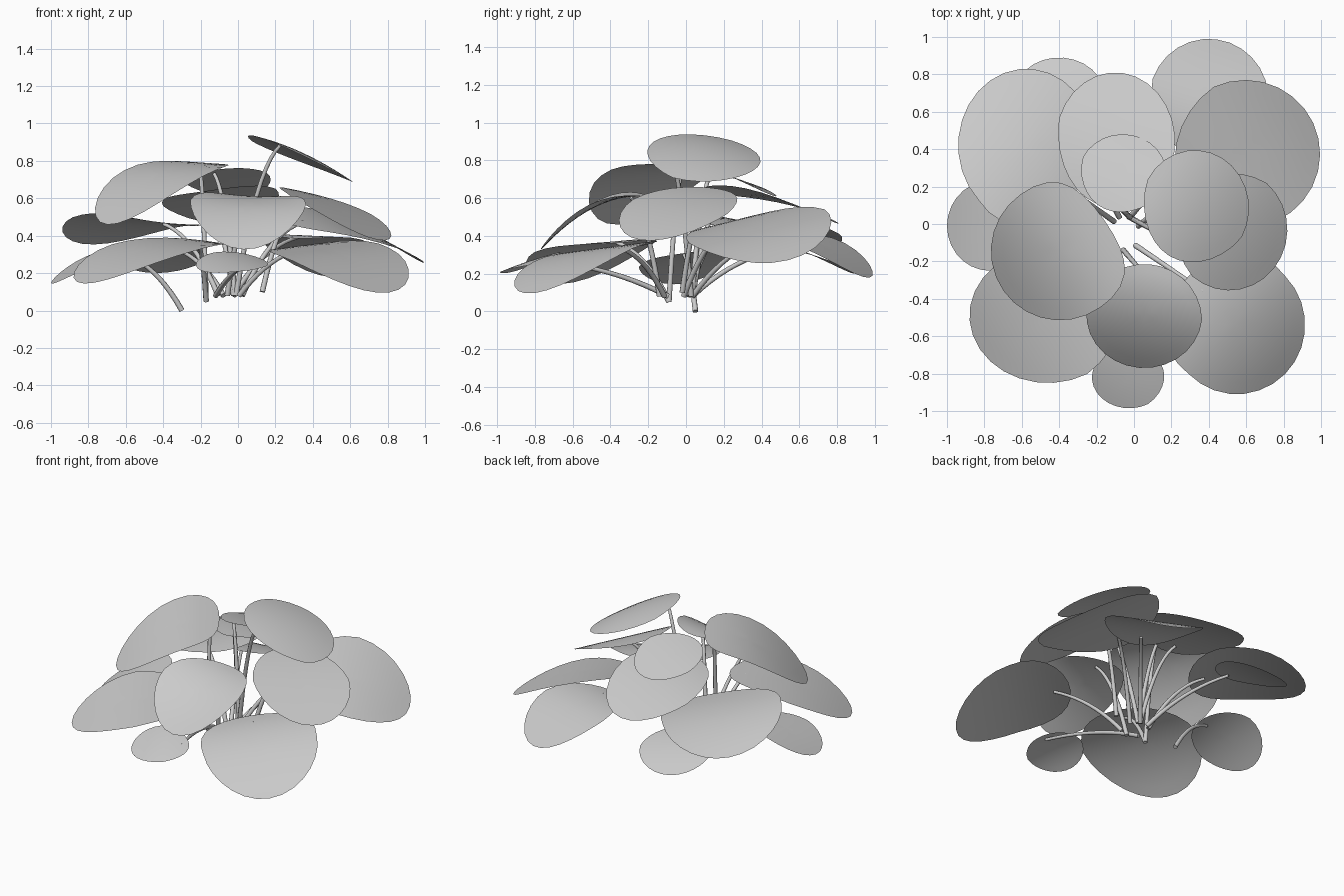
import bpy, bmesh
from math import sin, cos, radians, pi
from mathutils import Vector

if "Cube" in bpy.data.objects:
    bpy.data.objects.remove(bpy.data.objects["Cube"])

# name: centre x, y, half sizes x, y, outward angle, height, slope x, slope y, droop, cross cup
LEAVES = {
    "top_right": (.325, .085, .29, .31, 60, .85, -.43, -.06, .3, -.5),
    "upper_left": (-.395, -.145, .37, .37, 215, .735, .33, .28, .85, 0),
    "front_centre": (.055, -.485, .31, .285, -95, .55, 0, .50, 1.0, .3),
    "front_small": (-.025, -.82, .20, .165, -150, .27, 0, .33, .8, -.2),
    "front_left": (-.46, -.49, .42, .36, 210, .335, .20, .20, .5, 0),
    "front_right": (.55, -.54, .365, .37, -45, .30, -.17, .30, .6, 0),
    "right": (.51, -.03, .31, .325, -40, .555, -.42, .18, .4, 0),
    "back_right_upper": (.595, .375, .40, .395, 25, .45, -.32, .10, .5, 0),
    "back_right_lower": (.40, .665, .32, .325, 70, .375, -.15, -.28, .9, 0),
    "back_upper": (-.10, .44, .32, .37, 70, .605, .05, -.25, .4, 0),
    "back_top_small": (-.06, .265, .235, .215, 65, .705, 0, -.35, .5, 0),
    "back_left": (-.575, .42, .365, .41, 135, .465, .03, -.14, .4, .1),
    "left_small": (-.77, -.01, .23, .24, 180, .27, .35, .15, .8, 0),
    "back_low_small": (-.40, .67, .25, .22, 110, .30, 0, -.35, .5, 0),
}
# stalk end shape where it differs: width taper, flattening
BASES = {
    "front_right": (-.15, 0),
    "back_left": (-.15, .05),
    "upper_left": (-.05, .22),
    "front_centre": (.1, .05),
}
# stems that do not rise from the common crown
FEET = {
    "left_small": (-.30, .05, 0),
    "right": (.13, -.02, .10),
    "front_left": (-.17, -.09, .05),
    "upper_left": (-.17, -.09, .05),
}


def leaf_point(p, base, a, t):
    """Map along/cross unit coordinates onto the drooping leaf surface."""
    cx, cy, rx, ry, ang, z0, gx, gy, droop, cup = p
    f = radians(ang)
    if a < 0:
        t *= 1 + base[0] * a
        a *= 1 - base[1] * a * a
    x = rx * (a * cos(f) - t * sin(f))
    y = ry * (a * sin(f) + t * cos(f))
    s = x * cos(f) + y * sin(f)
    c = -x * sin(f) + y * cos(f)
    return Vector((cx + x, cy + y, z0 + gx * x + gy * y - droop * s * s + cup * c * c))


def make_leaf(name, p, base, sides=28, rings=6):
    bm = bmesh.new()
    mid = bm.verts.new(leaf_point(p, base, 0, 0))
    prev = None
    for r in range(1, rings + 1):
        ring = [bm.verts.new(leaf_point(p, base, r / rings * cos(2 * pi * i / sides),
                                        r / rings * sin(2 * pi * i / sides)))
                for i in range(sides)]
        for i in range(sides):
            j = (i + 1) % sides
            if prev:
                bm.faces.new((prev[i], ring[i], ring[j], prev[j]))
            else:
                bm.faces.new((mid, ring[i], ring[j]))
        prev = ring
    for face in bm.faces:
        face.smooth = True
    me = bpy.data.meshes.new(name)
    bm.to_mesh(me)
    bm.free()
    bpy.context.collection.objects.link(bpy.data.objects.new(name, me))


def make_stem(name, foot, end, radius=.013, n=10):
    foot = Vector(foot)
    bend = foot.lerp(end, .45)
    bend.z = foot.z + (end.z - foot.z) * .85
    cu = bpy.data.curves.new(name, 'CURVE')
    cu.dimensions = '3D'
    cu.bevel_depth = radius
    cu.bevel_resolution = 2
    cu.use_fill_caps = True
    sp = cu.splines.new('POLY')
    sp.points.add(n)
    for i, pt in enumerate(sp.points):
        u = i / n
        q = foot * (1 - u) ** 2 + bend * 2 * u * (1 - u) + end * u * u
        pt.co = (*q, 1)
        pt.radius = 1.15 - .4 * u
    sp.use_smooth = True
    bpy.context.collection.objects.link(bpy.data.objects.new(name, cu))


# leaves with their stems
for key, p in LEAVES.items():
    base = BASES.get(key, (.17, .05))
    make_leaf(key + "_leaf", p, base)
    f = radians(p[4])
    foot = FEET.get(key, (-.05 + .08 * cos(f), -.05 + .09 * sin(f), .08))
    make_stem(key + "_stem", foot, leaf_point(p, base, -.7, 0) - Vector((0, 0, .008)))
